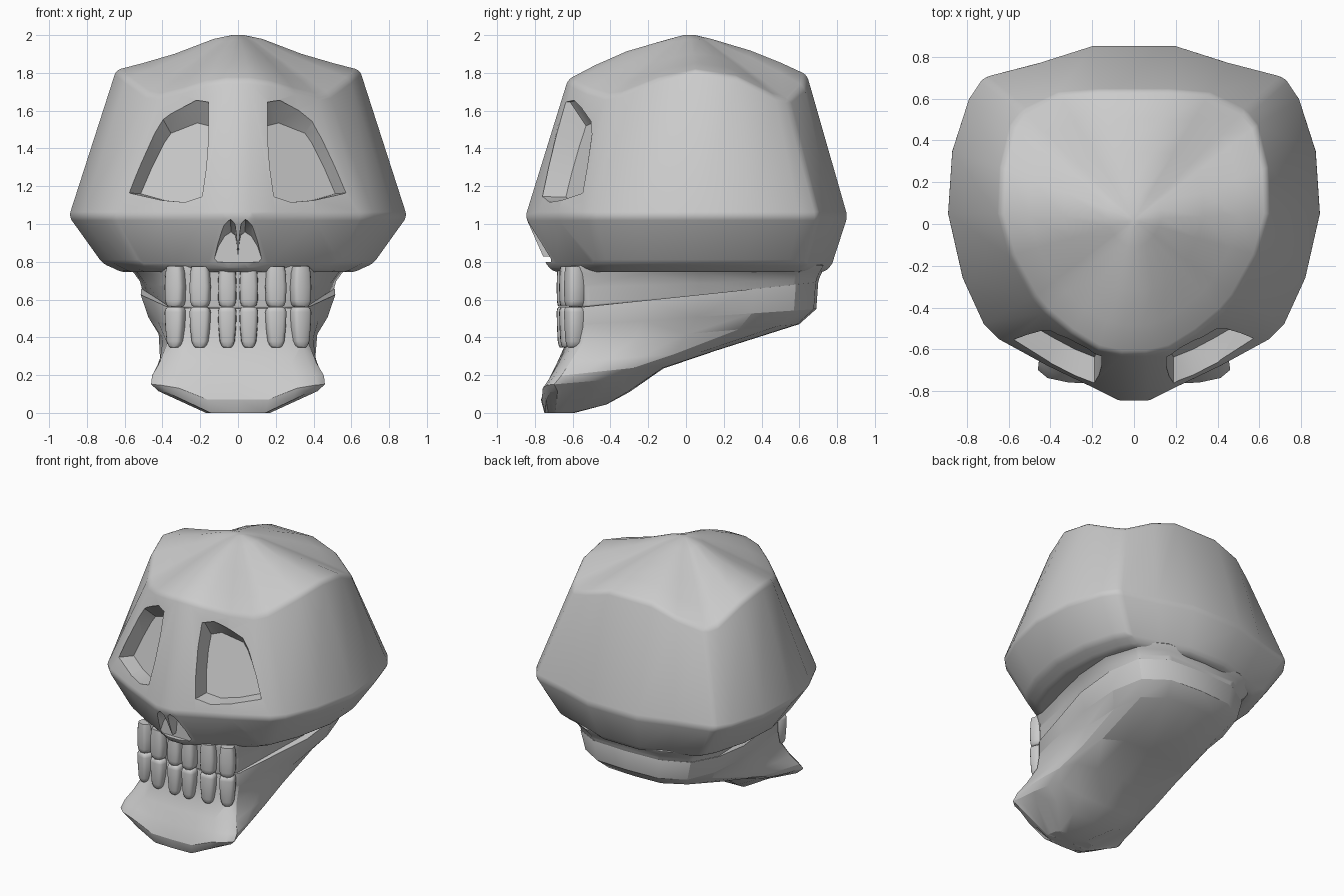
import bpy, bmesh, math
from mathutils import Matrix, Vector

if "Cube" in bpy.data.objects:
    bpy.data.objects.remove(bpy.data.objects["Cube"])


def loft(name, rings, matrix=None):
    """Skin closed rings of equal length and fan-cap both ends."""
    bm = bmesh.new()
    rows = [[bm.verts.new(p) for p in r] for r in rings]
    n = len(rows[0])
    for a, b in zip(rows, rows[1:]):
        for i in range(n):
            j = (i + 1) % n
            bm.faces.new((a[i], a[j], b[j], b[i]))
    for row in (rows[0], rows[-1]):
        c = bm.verts.new(sum((v.co for v in row), Vector()) / n)
        for i in range(n):
            bm.faces.new((row[i], row[(i + 1) % n], c))
    if matrix:
        bm.transform(matrix)
    bmesh.ops.recalc_face_normals(bm, faces=bm.faces)
    mesh = bpy.data.meshes.new(name)
    bm.to_mesh(mesh)
    bm.free()
    ob = bpy.data.objects.new(name, mesh)
    bpy.context.collection.objects.link(ob)
    return ob


def mirror_ring(half):
    return list(half) + [(-x, y, z) for x, y, z in reversed(half) if x > 1e-5]


def bevel(ob, width, angle=25, segments=3):
    m = ob.modifiers.new("soft_edges", 'BEVEL')
    m.width, m.segments = width, segments
    m.limit_method, m.angle_limit = 'ANGLE', math.radians(angle)


def finish(ob, angle=38):
    """Bake the modifiers, then smooth while keeping hard edges."""
    dg = bpy.context.evaluated_depsgraph_get()
    mesh = bpy.data.meshes.new_from_object(ob.evaluated_get(dg))
    ob.modifiers.clear()
    ob.data = mesh
    bpy.ops.object.select_all(action='DESELECT')
    ob.select_set(True)
    bpy.context.view_layer.objects.active = ob
    bpy.ops.object.shade_smooth_by_angle(angle=math.radians(angle))


# Cranium: widest ring, brow ring, dome and underside
mid = [(.07, -.85), (.2, -.785), (.42, -.68), (.65, -.555), (.725, -.48), (.825, -.26),
       (.895, .05), (.875, .35), (.795, .6), (.725, .705), (.45, .775), (.2, .855)]
brow = [(.06, -.625, 1.765), (.17, -.60, 1.75), (.3, -.52, 1.71), (.42, -.42, 1.68),
        (.48, -.35, 1.69), (.59, -.15, 1.77), (.645, .05, 1.815), (.635, .27, 1.78),
        (.585, .47, 1.68), (.53, .54, 1.66), (.36, .625, 1.73), (.17, .64, 1.79)]


def scaled_mid(sx, sf, sb, z):
    return [(x * sx, y * (sf if y < 0 else sb), z) for x, y in mid]


def dome(s, f, extra=0.0):
    pts = []
    for x, y, z in brow:
        k = f + extra * abs(y) / (abs(x) + abs(y))
        pts.append((x * s, .02 + (y - .02) * s, z + (2.0 - z) * k))
    return pts


cranium = loft("cranium", [mirror_ring(r) for r in (
    scaled_mid(.69, .82, .86, .745), scaled_mid(.74, .85, .885, .767),
    scaled_mid(.80, .87, .905, .79), [(x, y, 1.04) for x, y in mid],
    brow, dome(.78, .19, .14), dome(.52, .45, .2), dome(.2, .89), dome(.05, 1.0))])
bevel(cranium, .025)


# Eye sockets: outline follows the face, with a flat recessed floor
def face_y(x, z):
    return -.88 + .5 * x + .33 * (z - 1.04)


rim = [(.155, 1.645), (.22, 1.655), (.40, 1.56), (.445, 1.49), (.515, 1.33), (.58, 1.165),
       (.40, 1.125), (.28, 1.115), (.19, 1.145), (.168, 1.3), (.155, 1.48)]
floor = [(.155, 1.52), (.215, 1.535), (.355, 1.48), (.39, 1.43), (.455, 1.3), (.515, 1.16),
         (.39, 1.125), (.28, 1.115), (.19, 1.143), (.168, 1.27), (.155, 1.42)]
# Nostrils: upright floor, ceiling sloping down inward, thin septum between
nostril = [(-.004, .80), (.003, .87), (.008, .95), (.016, 1.0), (.04, 1.025),
           (.075, .995), (.11, .92), (.14, .80)]

cutters = []
for s in (-1, 1):
    cutters.append(loft("eye_cutter", [
        [(s * x, -1.2, z) for x, z in rim],
        [(s * x, face_y(x, z) - .01, z) for x, z in rim],
        [(s * x, face_y(x, z) + .115, z) for x, z in floor]]))
    cutters.append(loft("nostril_cutter", [
        [(s * x, -1.0, z) for x, z in nostril],
        [(s * x, -.83, z) for x, z in nostril],
        [(s * x * .93, -.715, .80 + (z - .80) * .7) for x, z in nostril]]))
for c in cutters:
    c.hide_render = True
    m = cranium.modifiers.new("cut", 'BOOLEAN')
    m.operation, m.solver, m.object = 'DIFFERENCE', 'EXACT', c
finish(cranium, 35)
for c in cutters:
    bpy.data.objects.remove(c)


# Jaws: horizontal U-shaped slices, each tilted from its front to its back
def jaw_ring(yf, zf, yb, zb, wf, wm, wb, lift=0.0, d=.07):
    L = yb - yf
    d = min(d, L * .3)
    half = [(0, yf), (.35 * wf, yf + .004), (.68 * wf, yf + .14 * d), (.9 * wf, yf + .45 * d),
            (wf, yf + d), (wf + .5 * (wm - wf), yf + .3 * L), (wm, yf + .52 * L),
            (.97 * wb, yf + .74 * L), (.84 * wb, yf + .91 * L), (.5 * wb, yb - .01 * L), (0, yb)]
    pts = []
    for x, y in half:
        k = min(1, max(0, (x - .17) / .2))
        pts.append((x, y, zf + (zb - zf) * (y - yf) / L + lift * k * k * (3 - 2 * k)))
    return mirror_ring(pts)


upper_jaw = loft("upper_jaw", [
    jaw_ring(-.63, .785, .745, .785, .41, .58, .62, d=.14),
    jaw_ring(-.625, .735, .72, .745, .39, .53, .57, d=.12),
    jaw_ring(-.62, .66, .705, .71, .375, .49, .535, d=.1),
    jaw_ring(-.62, .55, .695, .672, .37, .455, .52, d=.1)])
bevel(upper_jaw, .015)
finish(upper_jaw, 50)

lower_jaw = loft("lower_jaw", [
    jaw_ring(-.62, .553, .70, .692, .38, .515, .53, d=.1),
    jaw_ring(-.625, .46, .69, .55, .375, .475, .49, d=.1),
    jaw_ring(-.64, .36, .60, .47, .375, .42, .42, d=.09),
    jaw_ring(-.685, .26, .16, .33, .415, .41, .41),
    jaw_ring(-.73, .17, -.12, .235, .455, .43, .42, .02),
    jaw_ring(-.768, .07, -.30, .11, .46, .42, .40, .075),
    jaw_ring(-.75, .0, -.42, .045, .42, .36, .34, .105),
    jaw_ring(-.735, .0, -.59, .0, .17, .16, .16)])
bevel(lower_jaw, .015, 30)
finish(lower_jaw, 50)


# Teeth: rounded blocks, upper ones square, lower ones tapering to the gum
def tooth(name, x, y, turn, z0, z1, width, profile):
    rings = []
    for t, s in profile:
        ring = []
        for i in range(16):
            a = 2 * math.pi * i / 16
            c, q = math.cos(a), math.sin(a)
            ring.append((math.copysign(abs(c) ** .6, c) * width / 2 * s,
                         math.copysign(abs(q) ** .6, q) * .05 * (.4 + .6 * s),
                         z0 + (z1 - z0) * t))
        rings.append(ring)
    mat = Matrix.Translation((x, y, 0)) @ Matrix.Rotation(turn, 4, 'Z')
    finish(loft(name, rings, mat), 50)


upper_profile = [(0, .62), (.04, .82), (.15, .95), (.5, 1), (.85, .92), (1, .8)]
lower_profile = [(0, .4), (.05, .62), (.16, .8), (.5, .93), (.88, 1), (.96, .9), (1, .7)]
for s, side in ((-1, "left"), (1, "right")):
    for i, (x, y, deg, w) in enumerate([(.057, -.635, 0, .1), (.2, -.62, 8, .112),
                                        (.33, -.59, 24, .108)]):
        turn = s * math.radians(deg)
        tooth(f"upper_tooth_{side}_{i}", s * x, y, turn, .562, .775, w, upper_profile)
        tooth(f"lower_tooth_{side}_{i}", s * x, y, turn, .345, .56, w, lower_profile)
